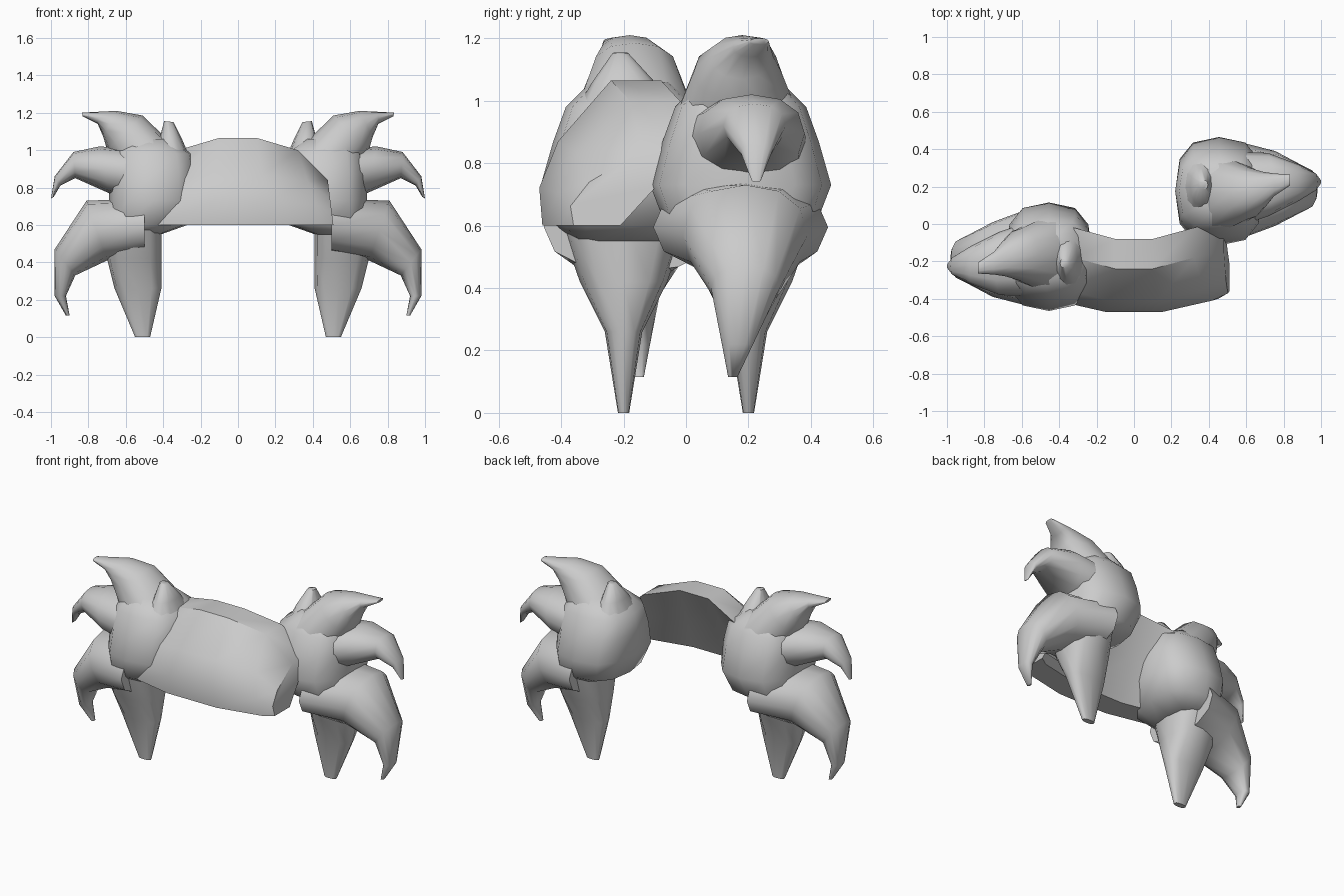
import bpy, bmesh, math

cube = bpy.data.objects.get("Cube")
if cube:
    bpy.data.objects.remove(cube, do_unlink=True)

grey = bpy.data.materials.new("plain grey")
grey.use_nodes = True
colour = (0.6, 0.6, 0.6, 1)
grey.diffuse_color = colour
grey.node_tree.nodes["Principled BSDF"].inputs["Base Color"].default_value = colour


def loft(name, rings, angle):
    """Skin a closed tube through rings of equal point count."""
    bm = bmesh.new()
    loops = [[bm.verts.new(point) for point in ring] for ring in rings]
    for lower, upper in zip(loops, loops[1:]):
        for i in range(len(lower)):
            bm.faces.new((lower[i - 1], lower[i], upper[i], upper[i - 1]))
    bm.faces.new(loops[0])
    bm.faces.new(loops[-1])
    bmesh.ops.recalc_face_normals(bm, faces=bm.faces)
    mesh = bpy.data.meshes.new(name)
    bm.to_mesh(mesh)
    bm.free()
    mesh.materials.append(grey)
    part = bpy.data.objects.new(name, mesh)
    bpy.context.collection.objects.link(part)
    bpy.ops.object.select_all(action="DESELECT")
    part.select_set(True)
    bpy.context.view_layer.objects.active = part
    bpy.ops.object.shade_smooth_by_angle(angle=math.radians(angle))


def clump_part(name, rings):
    """Make a part on the left and again on the right, turned half way round."""
    loft("left_" + name, rings, 60)
    loft("right_" + name, [[(-x, -y, z) for x, y, z in ring] for ring in rings], 60)


def oval(outer, inner, y, half, power, sides=12):
    """Ring spanning two (x, z) points; a power below one squares it off."""
    points = []
    for k in range(sides):
        turn = math.tau * k / sides
        c, s = (math.copysign(abs(v) ** power, v)
                for v in (math.cos(turn), math.sin(turn)))
        x, z = (a + (b - a) * (1 + c) / 2 for a, b in zip(inner, outer))
        points.append((x, y + half * s, z))
    return points


def spike(name, outer, inner, middles, halves):
    """Bent spike from outer and inner edge points, y positions and half widths."""
    clump_part(name, [oval(*ring, .9) for ring in zip(outer, inner, middles, halves)])


def stack(name, y, levels):
    """Upright part from levels of height, inner x, outer x and half depth."""
    clump_part(name, [oval((x_out, z), (x_in, z), y, half, .75)
                      for z, x_in, x_out, half in levels])


# Rounded bodies with the tapered legs below
stack("body", .175, [(.55, .41, .68, .18), (.6, .27, .69, .24), (.73, .22, .69, .29),
                     (.87, .22, .69, .25), (.98, .24, .67, .21), (1.06, .36, .6, .13)])
stack("leg", .2, [(.62, .41, .71, .21), (.42, .41, .7, .14),
                  (.26, .41, .66, .06), (0, .47, .55, .018)])

# Bent spikes on the outside and top
spike("lower_spike",
      [(.5, .74), (.81, .73), (.98, .47), (.98, .22), (.92, .115)],
      [(.5, .45), (.7, .41), (.87, .33), (.92, .22), (.9, .115)],
      [.175, .19, .19, .165, .15], [.28, .2, .11, .05, .015])
spike("middle_spike",
      [(.5, 1), (.74, 1.02), (.88, .99), (.98, .86), (1, .74)],
      [(.5, .72), (.69, .77), (.87, .85), (.95, .81), (.985, .75)],
      [.18, .21, .22, .225, .225], [.21, .17, .1, .05, .015])
spike("top_spike",
      [(.36, 1.04), (.51, 1.185), (.65, 1.21), (.75, 1.205), (.835, 1.2)],
      [(.6, .85), (.7, 1), (.72, 1.07), (.75, 1.14), (.83, 1.18)],
      [.165, .165, .18, .21, .235], [.2, .14, .1, .06, .03])
spike("inner_spike", [(.24, .92), (.3, 1.06), (.345, 1.15)],
      [(.5, .96), (.42, 1.06), (.395, 1.155)], [.19, .2, .21], [.18, .1, .025])

# Curved band: a lens section (y, height fraction) swept between the clumps
section = [(-.46, 0), (-.47, .26), (-.41, .58), (-.24, 1),
           (-.08, 1), (-.2, .5), (-.31, 0)]
stations = [(.17, .1, 0, .465), (.45, .32, .06, .4), (.51, .48, .1, .24)]
left_half = [[(low + (top - low) * f, y + shift, .6 + height * f) for y, f in section]
             for low, top, shift, height in stations]
right_half = [[(-x, y, z) for x, y, z in ring] for ring in reversed(left_half)]
loft("front_band", right_half + left_half, 40)
